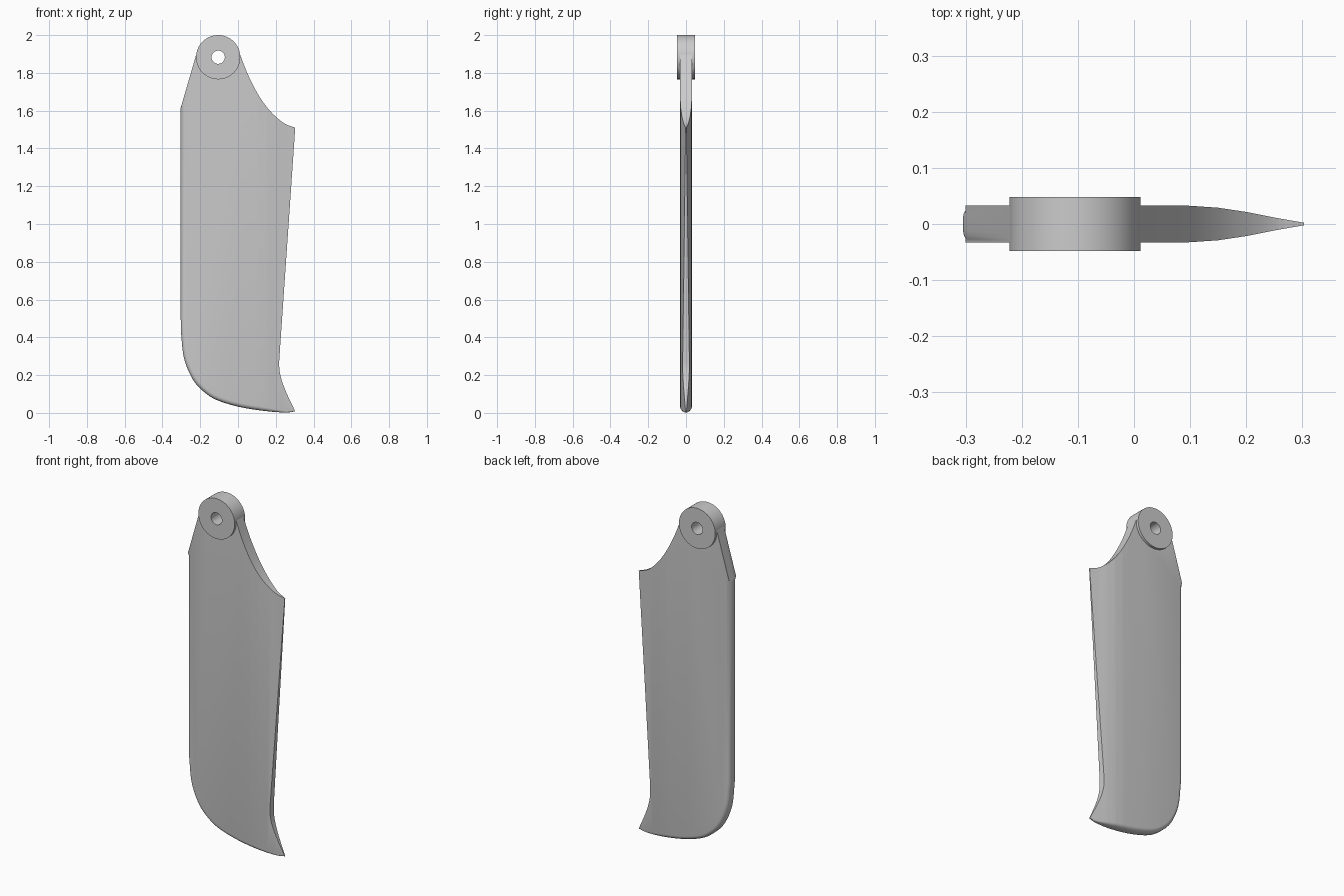
import bpy, bmesh, math
from mathutils import Vector

if "Cube" in bpy.data.objects:
    bpy.data.objects.remove(bpy.data.objects["Cube"])

T = 0.033            # half thickness of the blade
R = 0.022            # rounding of leading edge and tip
HX, HZ = -0.105, 1.883   # hub centre


def spline(pts, steps=5):
    """Smooth Catmull-Rom curve through 2D points."""
    p = [Vector(q) for q in pts]
    p = [2 * p[0] - p[1]] + p + [2 * p[-1] - p[-2]]
    out = []
    for a, b, c, d in zip(p, p[1:], p[2:], p[3:]):
        for i in range(steps):
            t = i / steps
            out.append(0.5 * (2 * b + (c - a) * t + (2 * a - 5 * b + 4 * c - d) * t**2
                              + (3 * b - a - 3 * c + d) * t**3))
    return out + [p[-2]]


def finish(name, bm):
    bmesh.ops.recalc_face_normals(bm, faces=bm.faces)
    me = bpy.data.meshes.new(name)
    bm.to_mesh(me)
    bm.free()
    ob = bpy.data.objects.new(name, me)
    bpy.context.collection.objects.link(ob)
    bpy.ops.object.select_all(action='DESELECT')
    ob.select_set(True)
    bpy.context.view_layer.objects.active = ob
    bpy.ops.object.shade_smooth_by_angle(angle=math.radians(30))


def loft(bm, loops, closed=False):
    """Quads between successive closed vertex loops."""
    pairs = list(zip(loops, loops[1:])) + ([(loops[-1], loops[0])] if closed else [])
    for a, b in pairs:
        n = len(a)
        for i in range(n):
            j = (i + 1) % n
            bm.faces.new((a[i], a[j], b[j], b[i]))


# Airfoil: half thickness against x
FOIL = [(-1, T), (0.06, T), (0.10, 0.0325), (0.15, 0.029), (0.20, 0.0215),
        (0.25, 0.0115), (0.31, 0.001)]


def half_thickness(x):
    for (x0, y0), (x1, y1) in zip(FOIL, FOIL[1:]):
        if x <= x1:
            return y0 + (y1 - y0) * (x - x0) / (x1 - x0)
    return FOIL[-1][1]


# Blade outline: leading edge and tip, then trailing edge, then root
tip = [Vector((-0.305, 1.61))] + spline(
    [(-0.303, 0.44), (-0.286, 0.29), (-0.238, 0.175), (-0.175, 0.107), (-0.105, 0.065),
     (0.01, 0.031), (0.143, 0.01), (0.25, 0.002), (0.303, 0.008)])
trail = spline([(0.303, 0.008), (0.255, 0.11), (0.228, 0.185), (0.218, 0.25),
                (0.222, 0.334)])[1:]
shoulder = spline([(0.303, 1.51), (0.25, 1.53), (0.20, 1.568), (0.15, 1.622),
                   (0.10, 1.697), (0.05, 1.797), (0.008, 1.905)])
root = [Vector(q) for q in ((-0.03, 1.82), (-0.105, 1.80), (-0.18, 1.82),
                            (-0.216, 1.915), (-0.300, 1.626))]
outline = tip + trail + shoulder + root
n = len(outline)

# Inward offsets exist only on the rounded leading edge and tip
inset = []
for i, p in enumerate(outline):
    if i == 0:
        inset.append(Vector((R, 0)))
    elif i < len(tip) - 1:
        d = (outline[i + 1] - outline[i - 1]).normalized()
        inset.append(Vector((-d.y, d.x)) * R * half_thickness(p.x) / T)
    else:
        inset.append(Vector((0, 0)))

# Blade
bm = bmesh.new()
levels = []
for k in range(-5, 6):
    if k == 0:
        continue
    a = (abs(k) - 1) / 4 * math.pi / 2
    y = math.copysign(T - R + R * math.sin(a), k)
    levels.append([bm.verts.new((q.x, y, q.y)) for q in
                   (p + s * (1 - math.cos(a)) for p, s in zip(outline, inset))])
loft(bm, levels)
bm.faces.new(levels[0])
bm.faces.new(levels[-1])
for x in (0.06, 0.10, 0.125, 0.15, 0.175, 0.20, 0.225, 0.25, 0.275):
    bmesh.ops.bisect_plane(bm, geom=bm.verts[:] + bm.edges[:] + bm.faces[:], dist=1e-6,
                           plane_co=(x, 0, 0), plane_no=(1, 0, 0))
for v in bm.verts:
    v.co.y *= half_thickness(v.co.x) / T
finish("blade", bm)

# Root hub with through hole
bm = bmesh.new()
rings = []
for r, y in ((0.117, -0.048), (0.117, 0.048), (0.035, 0.048), (0.035, -0.048)):
    rings.append([bm.verts.new((HX + r * math.cos(t), y, HZ + r * math.sin(t)))
                  for t in (2 * math.pi * i / 64 for i in range(64))])
loft(bm, rings, closed=True)
finish("root_hub", bm)
